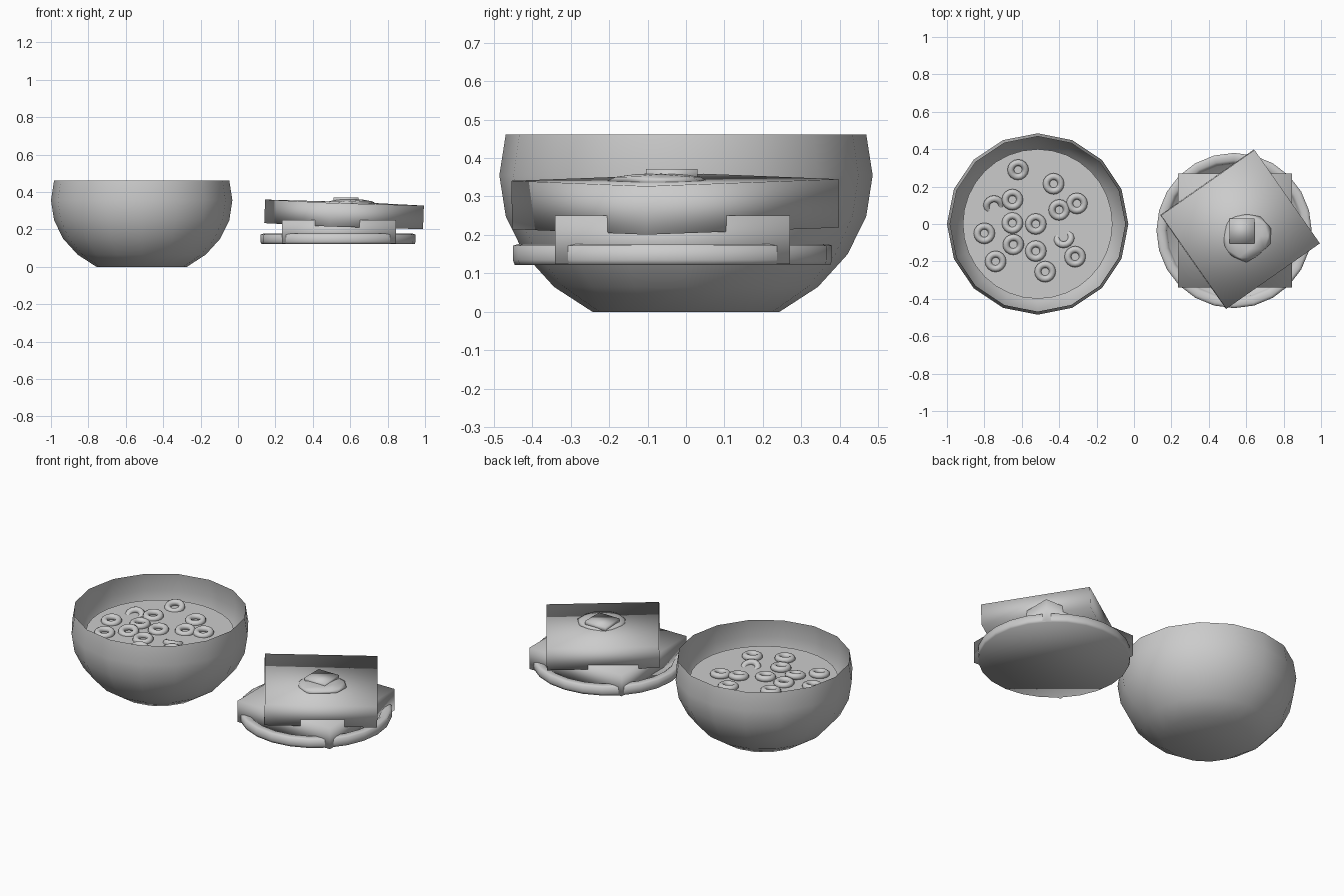
import bpy, bmesh, math, random
from mathutils import Vector

if "Cube" in bpy.data.objects:
    bpy.data.objects.remove(bpy.data.objects["Cube"])

random.seed(4)


def finish(bm, name, loc=(0, 0, 0), rot=(0, 0, 0)):
    bmesh.ops.recalc_face_normals(bm, faces=bm.faces[:])
    me = bpy.data.meshes.new(name)
    bm.to_mesh(me)
    bm.free()
    for p in me.polygons:
        p.use_smooth = True
    ob = bpy.data.objects.new(name, me)
    bpy.context.collection.objects.link(ob)
    ob.location = loc
    ob.rotation_euler = rot
    return ob


def lathe(name, profile, sides, loc, cap_ends=()):
    """Revolve (radius, z) points; cap_ends lists profile rows to close."""
    bm = bmesh.new()
    rows = [[bm.verts.new((r * math.cos(2 * math.pi * i / sides),
                           r * math.sin(2 * math.pi * i / sides), z))
             for i in range(sides)] for r, z in profile]
    for a, b in zip(rows, rows[1:]):
        for i in range(sides):
            j = (i + 1) % sides
            bm.faces.new((a[i], a[j], b[j], b[i]))
    for c in cap_ends:
        bm.faces.new(rows[c])
    return finish(bm, name, loc)


def box(name, size, loc, rot=(0, 0, 0)):
    bm = bmesh.new()
    bmesh.ops.create_cube(bm, size=1)
    bmesh.ops.scale(bm, vec=size, verts=bm.verts)
    return finish(bm, name, loc, rot)


# Bowl: squashed sphere cut at the top and bottom
BOWL = Vector((-0.515, 0, 0))
bowl_profile = [(0.485 * math.cos(math.radians(a)),
                 0.355 + 0.41 * math.sin(math.radians(a)))
                for a in range(-60, 16, 15)]
lathe("bowl", bowl_profile, 16, BOWL, cap_ends=(0,))

# Milk surface
bm = bmesh.new()
bmesh.ops.create_circle(bm, cap_ends=True, segments=32, radius=0.4)
finish(bm, "milk", BOWL + Vector((0, 0, 0.335)))

# Cereal rings: x, y, tilt
rings = [(-.62, .29, .25), (-.43, .215, .1), (-.65, .13, .1), (-.305, .11, .1),
         (-.40, .075, .15), (-.65, .005, 0), (-.525, 0, .1), (-.80, -.05, .1),
         (-.645, -.11, .2), (-.525, -.145, .1), (-.74, -.2, .1),
         (-.315, -.175, .1), (-.475, -.255, .1),
         (-.75, .10, .45), (-.375, -.075, -.4)]
for n, (x, y, tilt) in enumerate(rings):
    sunk = 0.014 if abs(tilt) > 0.3 else 0
    tube = [(0.039 + 0.018 * math.cos(k * math.pi / 5),
             0.018 * math.sin(k * math.pi / 5)) for k in range(11)]
    ring = lathe(f"cereal_ring_{n + 1}", tube, 16, (x, y, 0.341 - sunk))
    ring.rotation_euler = (tilt, tilt * 0.3, 0)
    bm = bmesh.new()
    bm.from_mesh(ring.data)
    bmesh.ops.remove_doubles(bm, verts=bm.verts[:], dist=1e-5)
    bm.to_mesh(ring.data)
    bm.free()

# Plate with raised rim
lathe("plate", [(0.41, 0.122), (0.415, 0.135), (0.415, 0.172), (0.40, 0.177),
                (0.375, 0.177), (0.36, 0.165), (0.355, 0.145)],
      24, (0.535, -0.035, 0), cap_ends=(0, -1))

# Two slices, the upper one turned and slightly tilted
box("lower_slice", (0.61, 0.61, 0.126), (0.54, -0.035, 0.187))
box("upper_slice", (0.61, 0.61, 0.126), (0.567, -0.028, 0.28),
    (0.03, 0.023, math.radians(35)))

# Melted puddle and butter pat
bm = bmesh.new()
bmesh.ops.create_icosphere(bm, subdivisions=2, radius=1)
for v in bm.verts:
    s = random.uniform(0.9, 1.1)
    v.co = Vector((v.co.x * 0.13 * s, v.co.y * 0.13 * s, v.co.z * 0.02))
finish(bm, "melted_butter", (0.60, -0.065, 0.341))
box("butter_pat", (0.135, 0.135, 0.03), (0.578, -0.037, 0.356))
